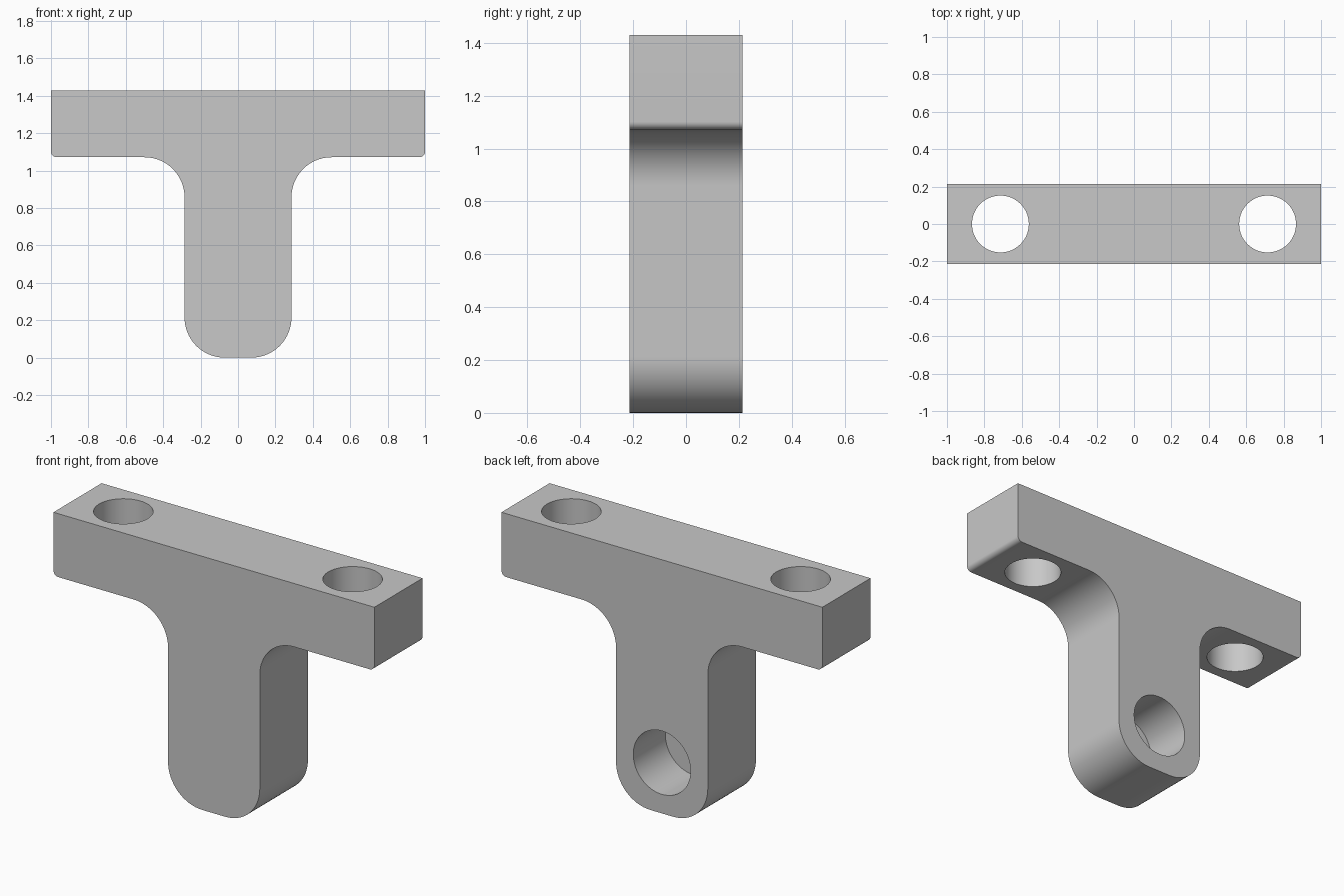
import bpy, bmesh
from math import sin, cos, pi
from mathutils import Matrix

if "Cube" in bpy.data.objects:
    bpy.data.objects.remove(bpy.data.objects["Cube"])

U = 1 / 14                      # base module
DEPTH = 6 * U
HEIGHT = 20 * U
UNDER = 15 * U                  # underside of the crossbar
LEG = 4 * U                     # half width of the leg
ROUND = 3 * U                   # large corner radius
EASE = 0.03                     # small crossbar corner radius

grey = bpy.data.materials.new("plain grey")
grey.use_nodes = True
grey.diffuse_color = (0.58, 0.58, 0.58, 1)
grey.node_tree.nodes["Principled BSDF"].inputs["Base Color"].default_value = grey.diffuse_color


def arc(cx, cz, r, start, end, steps=16):
    angles = [start + (end - start) * i / steps for i in range(steps + 1)]
    return [(cx + r * cos(a), cz + r * sin(a)) for a in angles]


def make_object(name, bm):
    bmesh.ops.recalc_face_normals(bm, faces=bm.faces)
    mesh = bpy.data.meshes.new(name)
    bm.to_mesh(mesh)
    bm.free()
    mesh.materials.append(grey)
    obj = bpy.data.objects.new(name, mesh)
    bpy.context.collection.objects.link(obj)
    return obj


def cylinder(name, radius, length, matrix):
    bm = bmesh.new()
    bmesh.ops.create_cone(bm, cap_ends=True, segments=64, radius1=radius,
                          radius2=radius, depth=length, matrix=matrix)
    obj = make_object(name, bm)
    obj.hide_render = True
    return obj


# T-shaped body: right half of the outline, mirrored, then extruded
half = arc(LEG - ROUND, ROUND, ROUND, -pi / 2, 0)
half += arc(LEG + ROUND, UNDER - ROUND, ROUND, pi, pi / 2)
half += arc(1 - EASE, UNDER + EASE, EASE, -pi / 2, 0, 8)
half.append((1, HEIGHT))
outline = half + [(-x, z) for x, z in reversed(half)]

bm = bmesh.new()
face = bm.faces.new([bm.verts.new((x, -DEPTH / 2, z)) for x, z in outline])
sweep = bmesh.ops.extrude_face_region(bm, geom=[face])
moved = [v for v in sweep["geom"] if isinstance(v, bmesh.types.BMVert)]
bmesh.ops.translate(bm, verts=moved, vec=(0, DEPTH, 0))
body = make_object("t_bracket", bm)

# Through holes in the crossbar, and a blind hole in the back of the leg
cutters = [cylinder("bolt_hole", 0.152, 1, Matrix.Translation((side * 10 * U, 0, UNDER)))
           for side in (-1, 1)]
floor_y = DEPTH / 2 - 4 * U
cutters.append(cylinder("blind_hole", 2.5 * U, 1,
                        Matrix.Translation((0, floor_y + 0.5, 4 * U))
                        @ Matrix.Rotation(pi / 2, 4, "X")))

bpy.context.view_layer.objects.active = body
body.select_set(True)
for cutter in cutters:
    mod = body.modifiers.new("cut", "BOOLEAN")
    mod.operation = "DIFFERENCE"
    mod.solver = "EXACT"
    mod.object = cutter
    bpy.ops.object.modifier_apply(modifier=mod.name)
    bpy.data.objects.remove(cutter)

bpy.ops.object.shade_smooth_by_angle(angle=pi / 6)
